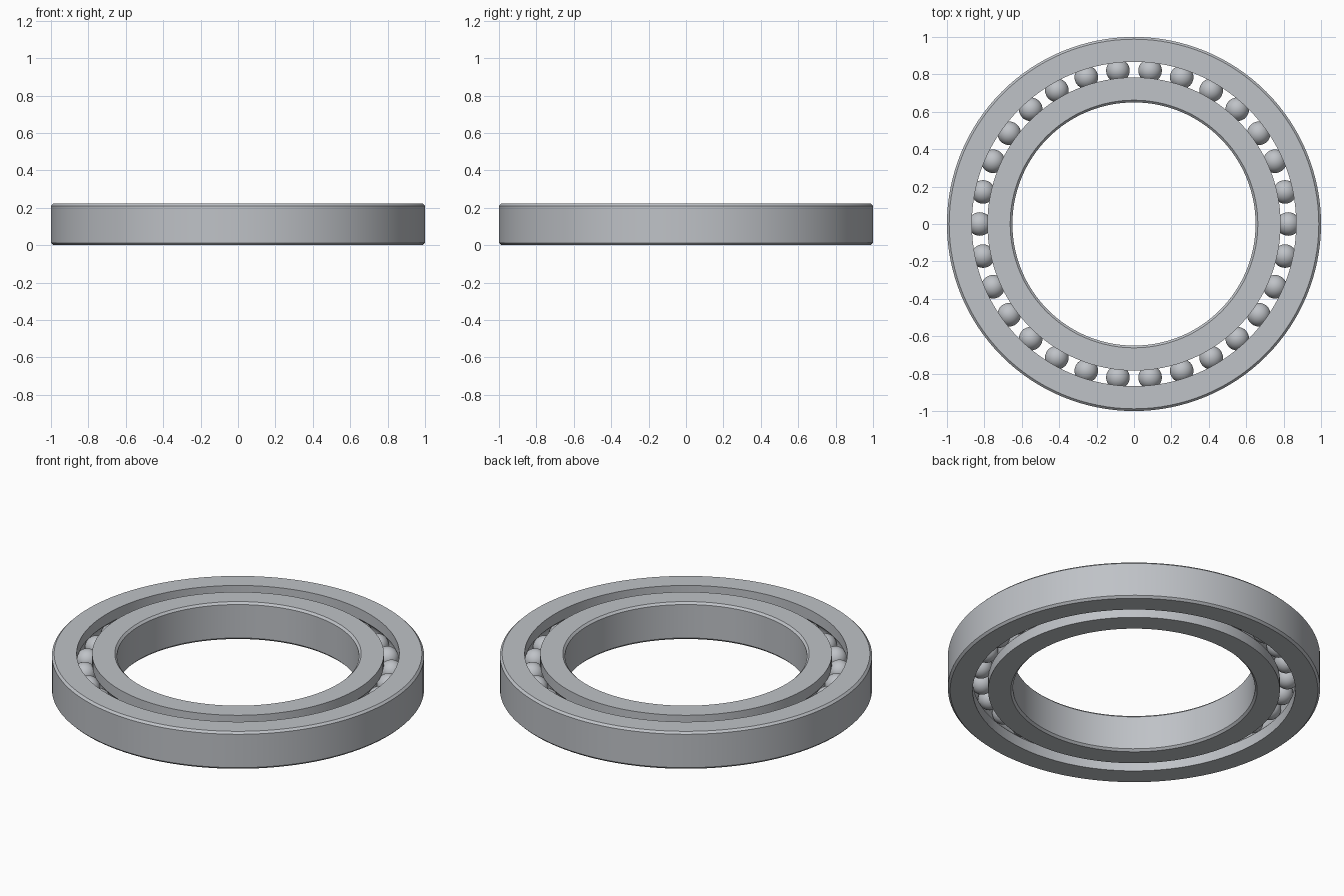
import bpy
import bmesh
from math import acos, asin, cos, sin, pi, radians

HEIGHT = 0.222
CHAMFER = 0.012
PITCH = 0.825       # radius of the circle of balls
BALL_R = 0.063
GROOVE_R = 0.064
BALLS = 30
SEGMENTS = 128

cube = bpy.data.objects.get("Cube")
if cube:
    bpy.data.objects.remove(cube, do_unlink=True)

steel = bpy.data.materials.new("brushed steel grey")
steel.use_nodes = True
colour = (0.52, 0.54, 0.57, 1)
steel.diffuse_color = colour
steel.node_tree.nodes["Principled BSDF"].inputs["Base Color"].default_value = colour


def finish(bm, name):
    """Turn a bmesh into a smooth shaded steel object."""
    bmesh.ops.recalc_face_normals(bm, faces=bm.faces)
    mesh = bpy.data.meshes.new(name)
    bm.to_mesh(mesh)
    bm.free()
    mesh.materials.append(steel)
    obj = bpy.data.objects.new(name, mesh)
    bpy.context.collection.objects.link(obj)
    bpy.ops.object.select_all(action="DESELECT")
    obj.select_set(True)
    bpy.context.view_layer.objects.active = obj
    bpy.ops.object.shade_smooth_by_angle(angle=radians(30))
    return obj


def race(name, plain_r, track_r):
    """Lathe a ring: chamfered plain wall on one side, ball groove on the other."""
    side = 1 if track_r > plain_r else -1
    profile = [
        (track_r, 0),
        (plain_r + side * CHAMFER, 0),
        (plain_r, CHAMFER),
        (plain_r, HEIGHT - CHAMFER),
        (plain_r + side * CHAMFER, HEIGHT),
        (track_r, HEIGHT),
    ]
    # Circular groove that cups the balls
    half = acos(abs(PITCH - track_r) / GROOVE_R)
    steps = 10
    for i in range(steps + 1):
        a = half - 2 * half * i / steps
        profile.append((PITCH - side * GROOVE_R * cos(a),
                        HEIGHT / 2 + GROOVE_R * sin(a)))

    bm = bmesh.new()
    loops = []
    for s in range(SEGMENTS):
        t = 2 * pi * s / SEGMENTS
        loops.append([bm.verts.new((r * cos(t), r * sin(t), z)) for r, z in profile])
    n = len(profile)
    for s in range(SEGMENTS):
        a, b = loops[s], loops[(s + 1) % SEGMENTS]
        for i in range(n):
            j = (i + 1) % n
            bm.faces.new((a[i], b[i], b[j], a[j]))
    return finish(bm, name)


# Inner and outer races
race("outer_race", 1.0, 0.867)
race("inner_race", 0.65, 0.784)

# Ring of balls sharing one mesh
bm = bmesh.new()
bmesh.ops.create_uvsphere(bm, u_segments=32, v_segments=16, radius=BALL_R)
first = finish(bm, "ball_1")
for k in range(BALLS):
    ball = first
    if k:
        ball = first.copy()
        ball.name = f"ball_{k + 1}"
        bpy.context.collection.objects.link(ball)
    t = 2 * pi * k / BALLS
    ball.location = (PITCH * cos(t), PITCH * sin(t), HEIGHT / 2)
